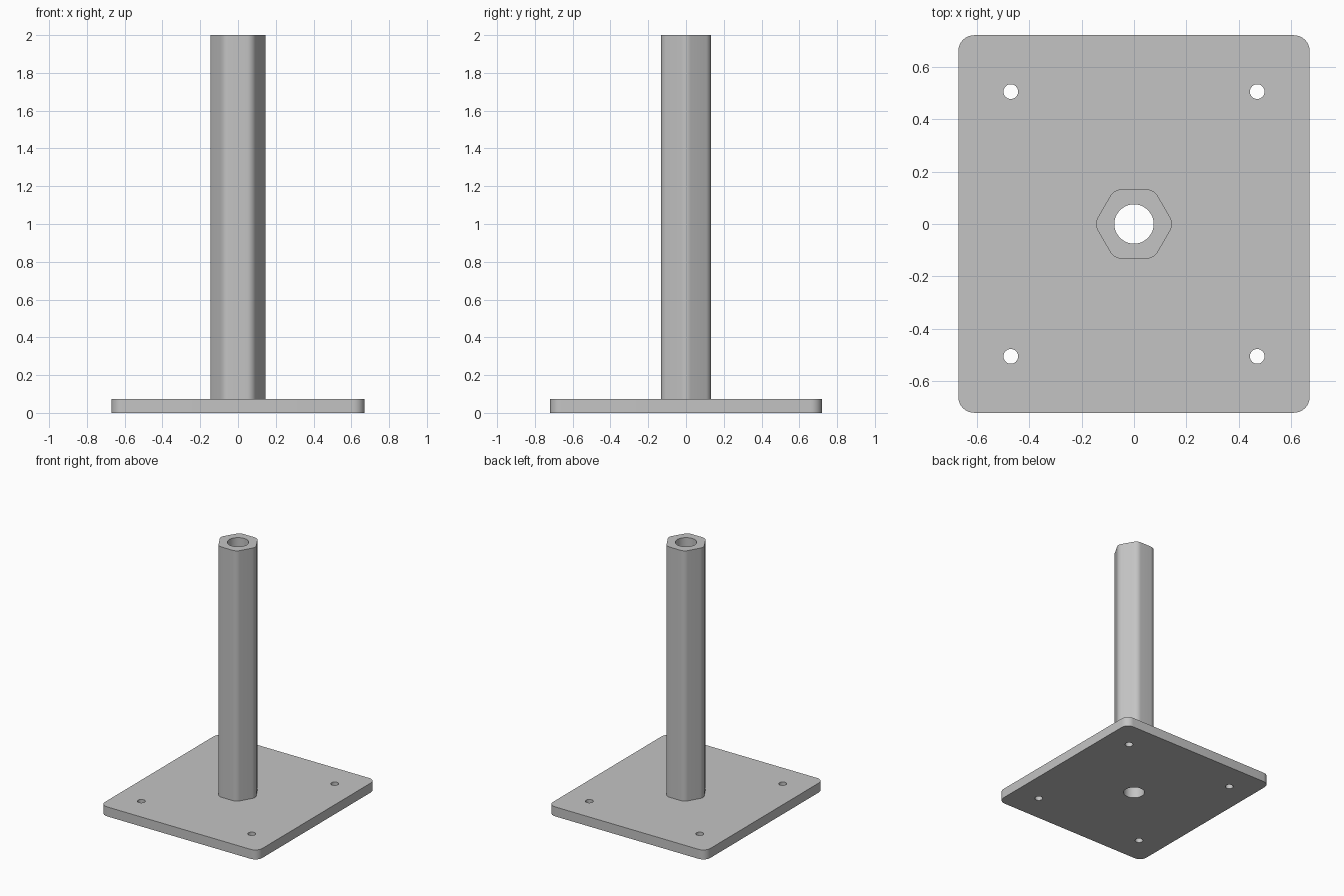
import bpy
import bmesh
from math import cos, sin, pi, radians

cube = bpy.data.objects.get("Cube")
if cube:
    bpy.data.objects.remove(cube, do_unlink=True)

# One flat grey for the whole stand
GREY = (0.55, 0.55, 0.55, 1)
metal = bpy.data.materials.new("plain grey metal")
metal.use_nodes = True
metal.diffuse_color = GREY
metal.node_tree.nodes["Principled BSDF"].inputs["Base Color"].default_value = GREY

PLATE_TOP = 0.073
TOTAL_HEIGHT = 2.0
BORE = 0.075


def circle(radius, cx=0, cy=0, sides=48):
    """Points of a circle around (cx, cy)."""
    return [(cx + radius * cos(2 * pi * i / sides),
             cy + radius * sin(2 * pi * i / sides)) for i in range(sides)]


def rounded(centres, radius, steps=8):
    """Convex outline with an arc around each evenly turning corner centre."""
    turn = 2 * pi / len(centres)
    points = []
    for k, (cx, cy, facing) in enumerate(centres):
        for i in range(steps + 1):
            a = facing + turn * (i / steps - 0.5)
            points.append((cx + radius * cos(a), cy + radius * sin(a)))
    return points


def extrude_profile(name, loops, bottom, top):
    """Solid from an outer loop and hole loops."""
    bm = bmesh.new()
    for loop in loops:
        verts = [bm.verts.new((x, y, bottom)) for x, y in loop]
        for a, b in zip(verts, verts[1:] + verts[:1]):
            bm.edges.new((a, b))
    bmesh.ops.triangle_fill(bm, use_beauty=True, use_dissolve=False,
                            edges=bm.edges[:], normal=(0, 0, 1))
    new = bmesh.ops.extrude_face_region(bm, geom=bm.faces[:], use_keep_orig=True)
    moved = [g for g in new["geom"] if isinstance(g, bmesh.types.BMVert)]
    bmesh.ops.translate(bm, vec=(0, 0, top - bottom), verts=moved)
    bmesh.ops.recalc_face_normals(bm, faces=bm.faces[:])

    mesh = bpy.data.meshes.new(name)
    bm.to_mesh(mesh)
    bm.free()
    mesh.materials.append(metal)
    obj = bpy.data.objects.new(name, mesh)
    bpy.context.collection.objects.link(obj)
    bpy.ops.object.select_all(action="DESELECT")
    obj.select_set(True)
    bpy.context.view_layer.objects.active = obj
    bpy.ops.object.shade_smooth_by_angle(angle=radians(30))
    return obj


# Base plate: rounded rectangle with four screw holes and the central bore
corner = 0.06
half_x, half_y = 0.67 - corner, 0.72 - corner
signs = [(1, 1), (-1, 1), (-1, -1), (1, -1)]
outline = rounded([(sx * half_x, sy * half_y, pi / 4 + k * pi / 2)
                   for k, (sx, sy) in enumerate(signs)], corner)
screw_holes = [circle(0.028, sx * 0.47, sy * 0.505, 32) for sx, sy in signs]
extrude_profile("base_plate", [outline, circle(BORE)] + screw_holes, 0, PLATE_TOP)

# Hollow post: hexagon with softened edges, corners pointing left and right
edge = 0.05
reach = (0.132 - edge) / cos(pi / 6)
hexagon = rounded([(reach * cos(k * pi / 3), reach * sin(k * pi / 3), k * pi / 3)
                   for k in range(6)], edge)
extrude_profile("hexagonal_post", [hexagon, circle(BORE)], PLATE_TOP, TOTAL_HEIGHT)
